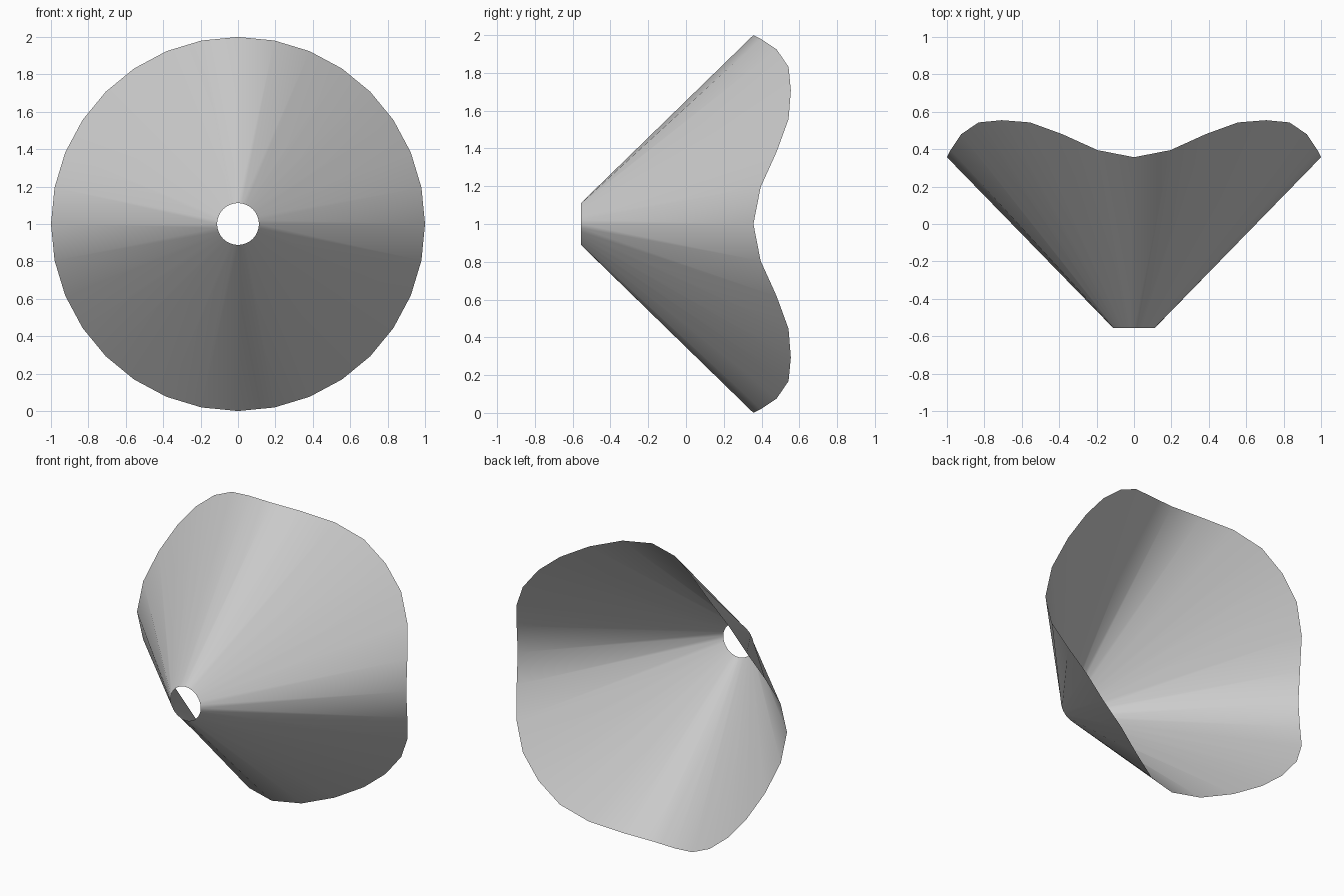
import bpy
import bmesh
from math import sin, cos, tau

cube = bpy.data.objects.get("Cube")
if cube:
    bpy.data.objects.remove(cube, do_unlink=True)

SIDES = 32
FRONT_Y, FRONT_RADIUS = -0.555, 0.112
# Depth of the wavy rim over one eighth of a turn, mirrored around the circle
WAVE = [0.357, 0.395, 0.48, 0.543, 0.555]

grey = bpy.data.materials.new("plain grey")
grey.use_nodes = True
colour = (0.6, 0.6, 0.6, 1)
grey.diffuse_color = colour
grey.node_tree.nodes["Principled BSDF"].inputs["Base Color"].default_value = colour


def ring(bm, radius, depth):
    """Ring of vertices around the y axis, with depth given per step."""
    return [bm.verts.new((radius * sin(tau * i / SIDES), depth(i),
                          1 + radius * cos(tau * i / SIDES)))
            for i in range(SIDES)]


# Thin open cone from the small front hole to the wavy back rim
bm = bmesh.new()
front = ring(bm, FRONT_RADIUS, lambda i: FRONT_Y)
rim = ring(bm, 1.0, lambda i: WAVE[min(i % 8, 8 - i % 8)])
for i in range(SIDES):
    j = (i + 1) % SIDES
    bm.faces.new((front[i], front[j], rim[j], rim[i])).smooth = True
mesh = bpy.data.meshes.new("flared_cone")
bm.normal_update()
if bm.faces[:][0].normal.y > 0:
    bmesh.ops.reverse_faces(bm, faces=bm.faces[:])
bm.to_mesh(mesh)
bm.free()
mesh.materials.append(grey)
bpy.context.collection.objects.link(bpy.data.objects.new("flared_cone", mesh))
